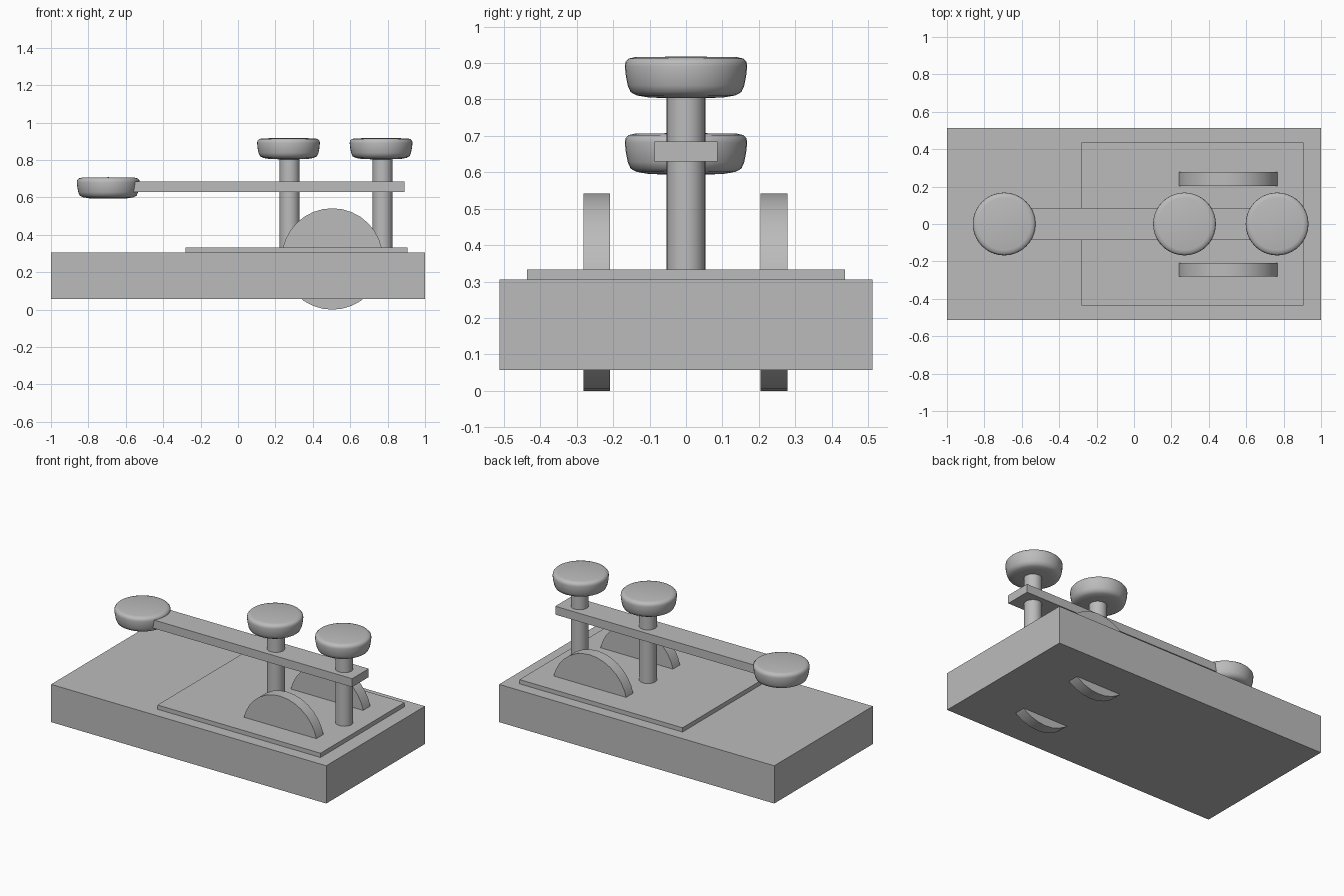
import bpy
import bmesh
import math
from mathutils import Matrix

cube = bpy.data.objects.get("Cube")
if cube:
    bpy.data.objects.remove(cube, do_unlink=True)

grey = bpy.data.materials.new("plain grey")
grey.use_nodes = True
COLOUR = (0.5, 0.5, 0.5, 1)
grey.diffuse_color = COLOUR
grey.node_tree.nodes["Principled BSDF"].inputs["Base Color"].default_value = COLOUR


def finish(name, bm, smooth=True):
    bmesh.ops.recalc_face_normals(bm, faces=bm.faces)
    mesh = bpy.data.meshes.new(name)
    bm.to_mesh(mesh)
    bm.free()
    mesh.materials.append(grey)
    obj = bpy.data.objects.new(name, mesh)
    bpy.context.collection.objects.link(obj)
    if smooth:
        bpy.ops.object.select_all(action='DESELECT')
        obj.select_set(True)
        bpy.context.view_layer.objects.active = obj
        bpy.ops.object.shade_smooth_by_angle(angle=math.radians(40))
    return obj


def box(name, x, y, z):
    bm = bmesh.new()
    bmesh.ops.create_cube(bm, size=1)
    for v in bm.verts:
        v.co = [(lo + hi) / 2 + c * (hi - lo) for c, (lo, hi) in zip(v.co, (x, y, z))]
    finish(name, bm, smooth=False)


def cylinder(name, centre, radius, depth, along_y=False):
    bm = bmesh.new()
    turn = Matrix.Rotation(math.pi / 2 if along_y else 0, 4, 'X')
    bmesh.ops.create_cone(bm, cap_ends=True, segments=32, radius1=radius, radius2=radius,
                          depth=depth, matrix=Matrix.Translation(centre) @ turn)
    finish(name, bm)


# Rounded knob profile: radius, height above its underside
KNOB = [(0, 0), (0.10, 0.002), (0.135, 0.008), (0.152, 0.017), (0.160, 0.035),
        (0.165, 0.06), (0.168, 0.088), (0.166, 0.1), (0.158, 0.109),
        (0.14, 0.113), (0, 0.115)]


def knob(name, x, z):
    bm = bmesh.new()
    points = [bm.verts.new((r, 0, h)) for r, h in KNOB]
    edges = [bm.edges.new(pair) for pair in zip(points, points[1:])]
    bmesh.ops.spin(bm, geom=points + edges, cent=(0, 0, 0), axis=(0, 0, 1),
                   angle=math.tau, steps=40)
    bmesh.ops.remove_doubles(bm, verts=bm.verts, dist=0.0005)
    bmesh.ops.translate(bm, verts=bm.verts, vec=(x, 0, z))
    finish(name, bm)


# Base block and raised plate
box("base", (-1, 1), (-0.512, 0.512), (0.057, 0.305))
box("top_plate", (-0.28, 0.905), (-0.436, 0.436), (0.30, 0.333))

# Discs sunk through the base on each side
for side, y in (("right", -0.245), ("left", 0.241)):
    cylinder(side + "_disc", (0.504, y, 0.271), 0.271, 0.074, along_y=True)

# Lever arm with its knob
box("lever_arm", (-0.69, 0.89), (-0.086, 0.086), (0.63, 0.685))
knob("lever_knob", -0.694, 0.593)

# Posts through the arm, each capped by a knob
for part, post_x, knob_x in (("middle", 0.276, 0.27), ("end", 0.773, 0.765)):
    cylinder(part + "_post", (post_x, 0, 0.57), 0.053, 0.5)
    knob(part + "_knob", knob_x, 0.803)
